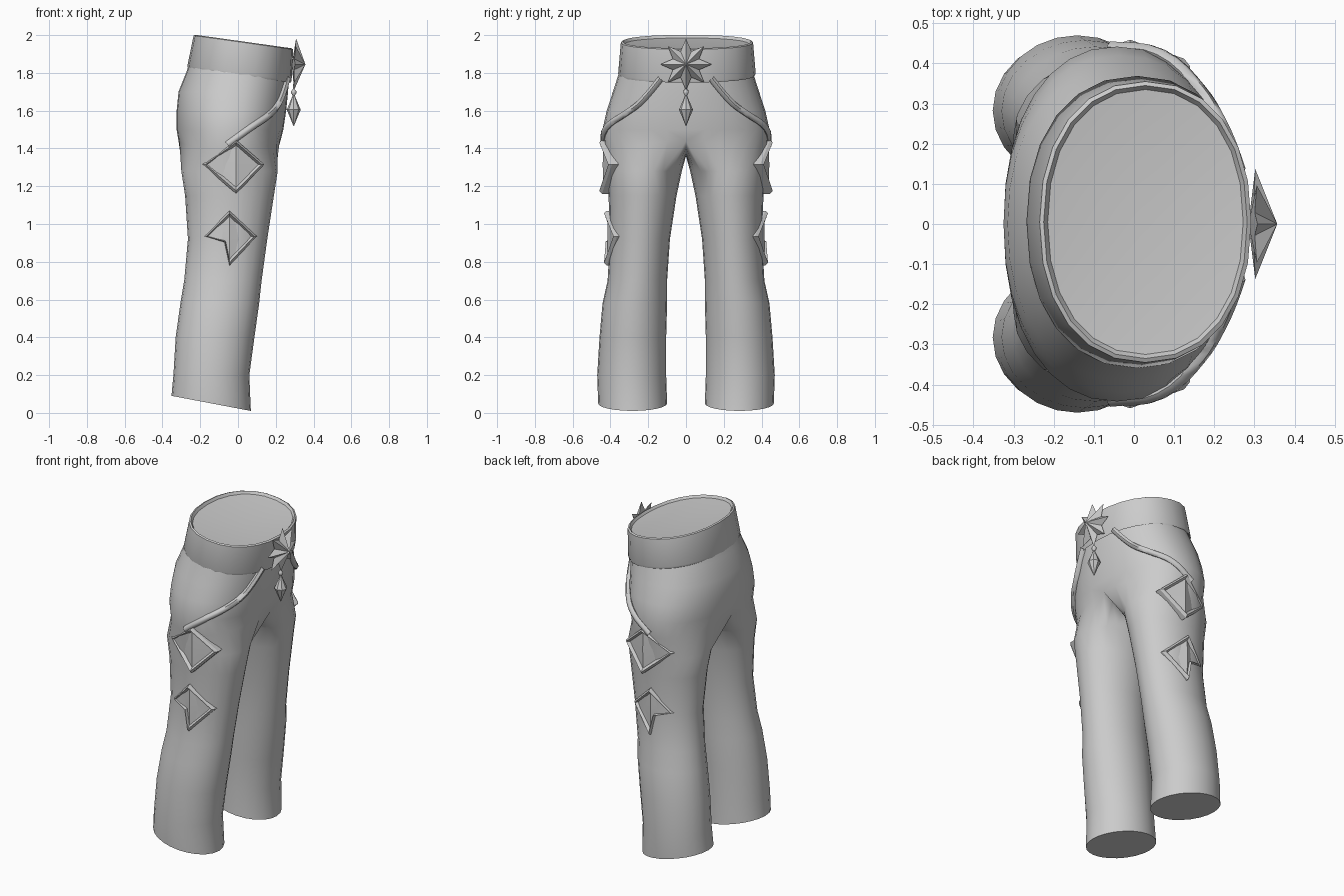
import bpy
from math import cos, sin, radians, pi, copysign

cube = bpy.data.objects.get("Cube")
if cube:
    bpy.data.objects.remove(cube)

grey = bpy.data.materials.new("plain_grey")
grey.use_nodes = True
grey.diffuse_color = (0.6, 0.6, 0.6, 1)
grey.node_tree.nodes["Principled BSDF"].inputs["Base Color"].default_value = (0.6, 0.6, 0.6, 1)


def finish(ob, angle=40):
    ob.data.materials.append(grey)
    bpy.ops.object.select_all(action='DESELECT')
    ob.select_set(True)
    bpy.context.view_layer.objects.active = ob
    bpy.ops.object.shade_smooth_by_angle(angle=radians(angle))


def make(name, verts, faces, mirror=False, angle=40):
    mesh = bpy.data.meshes.new(name)
    mesh.from_pydata(verts, [], faces)
    ob = bpy.data.objects.new(name, mesh)
    bpy.context.collection.objects.link(ob)
    bpy.ops.object.select_all(action='DESELECT')
    ob.select_set(True)
    bpy.context.view_layer.objects.active = ob
    bpy.ops.object.mode_set(mode='EDIT')
    bpy.ops.mesh.select_all(action='SELECT')
    bpy.ops.mesh.normals_make_consistent(inside=False)
    bpy.ops.object.mode_set(mode='OBJECT')
    finish(ob, angle)
    if mirror:
        add_mirror(ob)
    return ob


def add_mirror(ob):
    mod = ob.modifiers.new("mirror", 'MIRROR')
    mod.use_axis = (False, True, False)
    mod.merge_threshold = 0.0005


def bridge(a, b, n, closed=True):
    """Quads between two rings that start at vertex a and vertex b."""
    return [(a + i, a + (i + 1) % n, b + (i + 1) % n, b + i)
            for i in range(n if closed else n - 1)]


def oval(x0, x1, y, deg):
    """Point on a slightly squared oval."""
    c, s = cos(radians(deg)), sin(radians(deg))
    e = 0.91
    return ((x0 + x1) / 2 + (x1 - x0) / 2 * copysign(abs(c) ** e, c),
            y * copysign(abs(s) ** e, s))


# Trousers: one leg and half the hips, mirrored across the seam
LEG = [(0.05, -.352, .068, .10, .465), (0.2, -.342, .06, .105, .47),
       (0.4, -.33, .087, .105, .458), (0.58, -.305, .112, .10, .442),
       (0.7, -.285, .125, .10, .415), (0.92, -.265, .155, .085, .403),
       (1.15, -.28, .19, .05, .41), (1.28, -.30, .21, .022, .42)]
HIP = [(1.40, -.315, .225, .432), (1.5, -.325, .24, .442), (1.6, -.325, .255, .42),
       (1.7, -.315, .265, .387), (1.8, -.275, .272, .355), (1.87, -.25, .27, .335)]

verts, faces = [], []
for k, (z, x0, x1, y0, y1) in enumerate(LEG):
    for i in range(24):
        a = radians(90 + (i - 8) * 15)
        x = (x0 + x1) / 2 + (x1 - x0) / 2 * cos(a)
        y = (y0 + y1) / 2 + (y1 - y0) / 2 * sin(a)
        tilt = -0.19 * (x + 0.14) if k == 0 else 0
        verts.append((x, y, z + tilt))
faces.append(tuple(range(24)))

for k, (z, x0, x1, y) in enumerate(HIP):
    for i in range(17):
        t = i * 180 / 16
        px, py = oval(x0, x1, y, t)
        if i in (0, 16):
            py = 0
        lift = 0.04 * cos(radians(t)) ** 4 if k == 0 else 0
        verts.append((px, py, z + lift))
    if k == 0:      # saddle between the legs
        for j in range(1, 8):
            s = j / 4 - 1
            verts.append(((x0 + x1) / 2 + s * (x1 - x0) / 2, 0, 1.36 + 0.08 * s * s))

for k in range(len(LEG)):
    faces += bridge(k * 24, (k + 1) * 24, 24)
base = len(LEG) * 24
starts = [base] + [base + 24 + 17 * k for k in range(len(HIP) - 1)]
for a, b in zip(starts, starts[1:]):
    faces += bridge(a, b, 17, closed=False)
make("trousers", verts, faces, mirror=True, angle=60)

# Waistband, tilted down towards the buckle, with a dished closed top
BAND = [(1.81, -.25, .265, .34), (1.788, -.265, .28, .36), (1.80, -.268, .284, .364),
        (1.965, -.235, .292, .35), (1.97, -.225, .282, .34), (1.955, -.215, .272, .33)]
verts, faces = [], []
for z, x0, x1, y in BAND:
    for i in range(24):
        px, py = oval(x0, x1, y, i * 15)
        verts.append((px, py + 0.005, z - 0.14 * px))
for k in range(len(BAND) - 1):
    faces += bridge(k * 24, k * 24 + 24, 24)
last = (len(BAND) - 1) * 24
verts.append((0.03, 0, 1.925))
faces += [(last + i, last + (i + 1) % 24, last + 24) for i in range(24)]
make("waistband", verts, faces)


# Straps hanging from the band to the upper ornaments
def hip_point(z, deg):
    for a, b in zip(HIP, HIP[1:]):
        if a[0] <= z <= b[0]:
            f = (z - a[0]) / (b[0] - a[0])
            x0, x1, y = (a[j] + f * (b[j] - a[j]) for j in (1, 2, 3))
            px, py = oval(x0 - .005, x1 + .005, y + .005, deg)
            return px, py, z


curve = bpy.data.curves.new("side_straps", 'CURVE')
curve.dimensions = '3D'
curve.bevel_depth = 0.018
curve.bevel_resolution = 1
curve.resolution_u = 4
path = [(1.77, 19), (1.69, 28), (1.63, 36), (1.58, 48), (1.51, 70), (1.42, 92)]
spline = curve.splines.new('BEZIER')
spline.bezier_points.add(len(path) - 1)
for bp, (z, deg) in zip(spline.bezier_points, path):
    bp.co = hip_point(z, deg)
    bp.handle_left_type = bp.handle_right_type = 'AUTO'
straps = bpy.data.objects.new("side_straps", curve)
bpy.context.collection.objects.link(straps)
bpy.ops.object.select_all(action='DESELECT')
straps.select_set(True)
bpy.context.view_layer.objects.active = straps
bpy.ops.object.convert(target='MESH')
finish(bpy.context.object, 60)
add_mirror(bpy.context.object)


# Diamond ornaments: raised frame around a sunken panel, bent over the leg
def diamond(name, cx, cz, y, left, right, up, down, bend, notch=1.0):
    corners = [(right, 0), (0, up), (-left, 0), (0, -down)]
    outline = []
    for i, (u, v) in enumerate(corners):
        u2, v2 = corners[(i + 1) % 4]
        f = notch if i == 2 else 1
        outline += [(u, v), ((u + u2) / 2 * f, (v + v2) / 2 * f)]
    vs, fs = [], []
    for scale, raise_y in ((1, -.035), (1, .0), (.9, .014), (.78, -.006)):
        for u, v in outline:
            vs.append((cx + u * scale, y + raise_y - bend * abs(u * scale), cz + v * scale))
    for k in range(3):
        fs += bridge(k * 8, k * 8 + 8, 8)
    vs.append((cx, y - .004, cz))
    fs += [(24 + i, 24 + (i + 1) % 8, 32) for i in range(8)]
    make(name, vs, fs, mirror=True, angle=25)


diamond("upper_diamonds", -.01, 1.315, .445, .18, .15, .13, .155, .35)
diamond("lower_diamonds", -.045, .935, .42, .135, .145, .135, .155, .38, notch=.4)

# Eight-pointed star buckle
verts = [(0.357, 0, 1.845), (0.285, 0, 1.845)]
for i in range(16):
    r, x = (0.137, 0.302) if i % 2 == 0 else (0.075, 0.298)
    a = i * pi / 8
    verts.append((x + 0.04 * r * cos(a), r * sin(a), 1.845 + r * cos(a)))
faces = [(c, 2 + i, 2 + (i + 1) % 16) for i in range(16) for c in (0, 1)]
make("star_buckle", verts, faces, angle=20)

# Drop pendant with a small bead
PROFILE = [(.002, 1.52), (.02, 1.565), (.037, 1.605), (.018, 1.65), (.006, 1.68),
           (.014, 1.693), (.014, 1.703), (.004, 1.715), (.004, 1.74)]
verts = [(0.295 + r * cos(i * pi / 4), r * sin(i * pi / 4), z)
         for r, z in PROFILE for i in range(8)]
faces = [tuple(range(8)), tuple(range(len(verts) - 8, len(verts)))]
for k in range(len(PROFILE) - 1):
    faces += bridge(k * 8, k * 8 + 8, 8)
make("drop_pendant", verts, faces)
